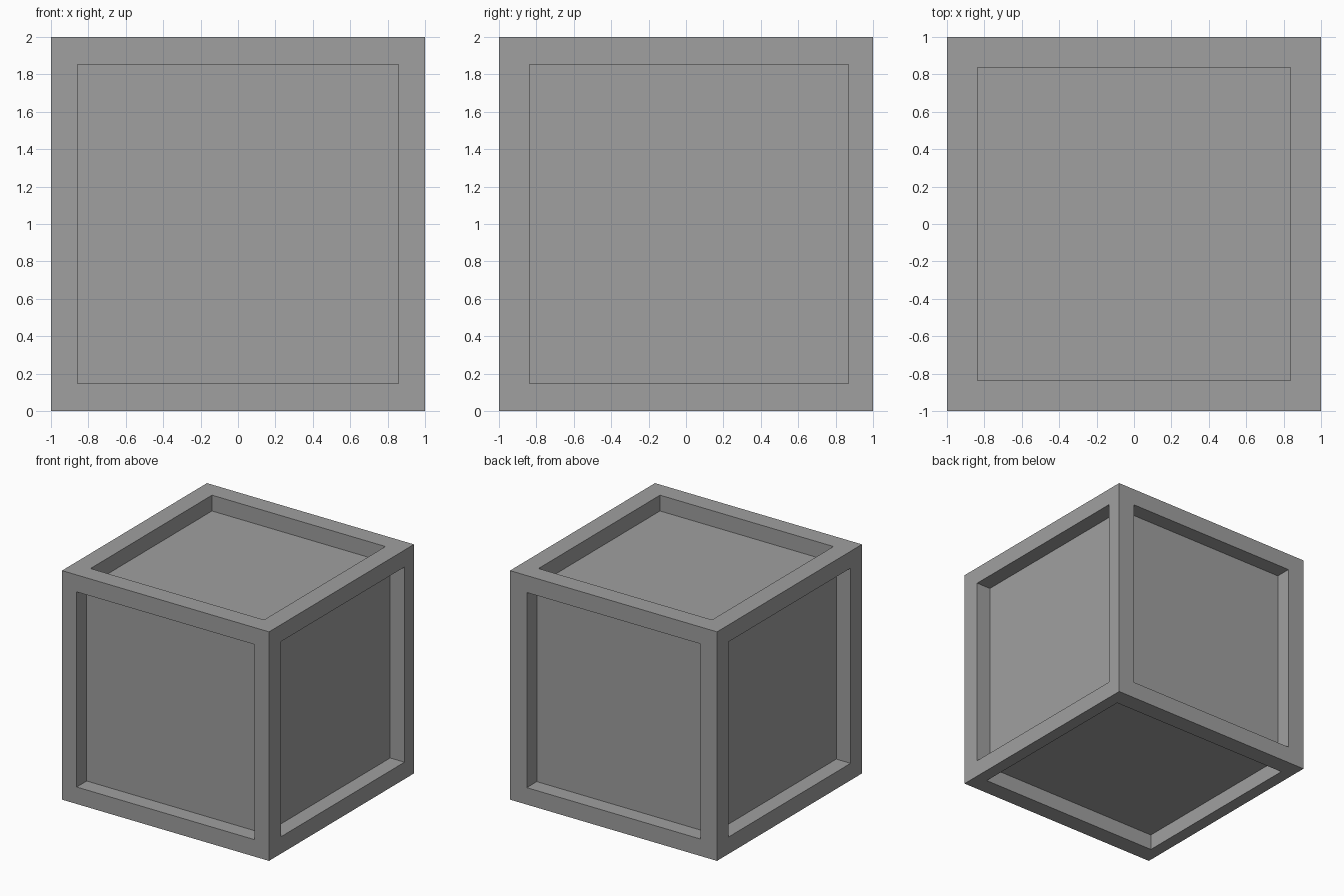
import bpy
import bmesh
from mathutils import Vector

old = bpy.data.objects.get("Cube")
if old:
    bpy.data.objects.remove(old, do_unlink=True)

DEPTH = 0.138

# Plain grey material
grey = bpy.data.materials.new("mid_grey")
grey.use_nodes = True
colour = (0.35, 0.35, 0.35, 1)
grey.diffuse_color = colour
grey.node_tree.nodes["Principled BSDF"].inputs["Base Color"].default_value = colour

# Each panel: outward direction, half size of its opening, shift of its centre
panels = [
    (Vector((0, -1, 0)), Vector((0.858, 1, 0.852)), Vector((0, 0, 0))),
    (Vector((0, 1, 0)), Vector((0.838, 1, 0.852)), Vector((0, 0, 0))),
    (Vector((1, 0, 0)), Vector((1, 0.853, 0.852)), Vector((0, 0.016, 0))),
    (Vector((-1, 0, 0)), Vector((1, 0.843, 0.852)), Vector((0, 0, 0))),
    (Vector((0, 0, 1)), Vector((0.838, 0.838, 1)), Vector((0, 0, 0))),
    (Vector((0, 0, -1)), Vector((0.89, 0.843, 1)), Vector((0, 0, 0))),
]

# Solid block with a sunken panel on every side
bm = bmesh.new()
bmesh.ops.create_cube(bm, size=2)
bm.normal_update()
sides = list(bm.faces)
for direction, half, shift in panels:
    face = next(f for f in sides if f.normal.dot(direction) > 0.9)
    bmesh.ops.inset_individual(bm, faces=[face], thickness=0.1, use_even_offset=True)
    for v in face.verts:
        v.co = Vector([h if c > 0 else -h for c, h in zip(v.co, half)]) + shift
    # Second ring becomes the sunken floor
    bmesh.ops.inset_individual(bm, faces=[face], thickness=0, depth=0)
    for v in face.verts:
        v.co = Vector([h if c > 0 else -h for c, h in zip(v.co, half)]) + shift
        along = direction * (1 - DEPTH)
        v.co = v.co - direction * v.co.dot(direction) + along
bmesh.ops.translate(bm, verts=bm.verts, vec=(0, 0, 1))
bmesh.ops.recalc_face_normals(bm, faces=bm.faces)

mesh = bpy.data.meshes.new("panelled_crate")
bm.to_mesh(mesh)
bm.free()
mesh.materials.append(grey)
crate = bpy.data.objects.new("panelled_crate", mesh)
bpy.context.scene.collection.objects.link(crate)
